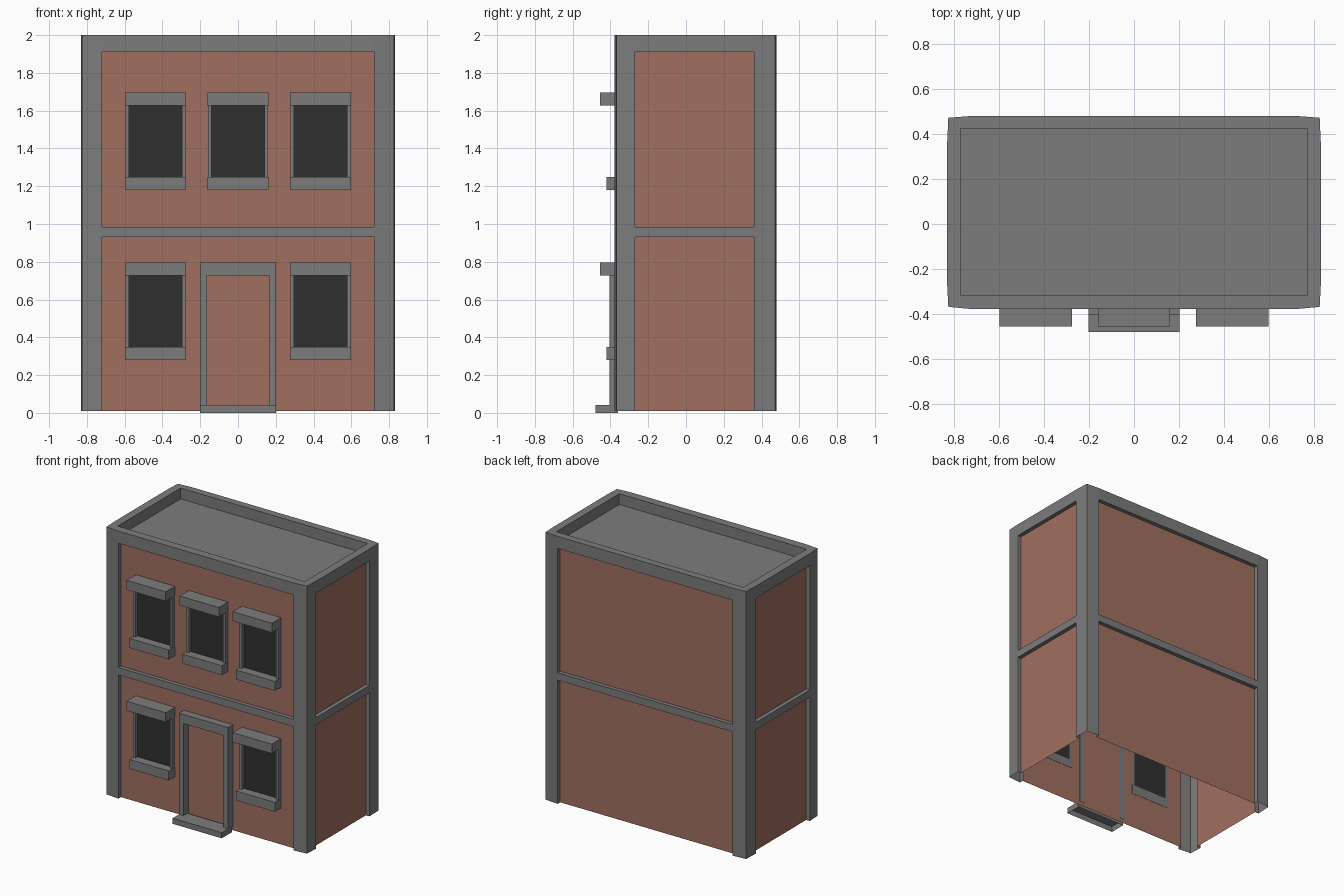
import bpy, bmesh
from mathutils import Vector

if "Cube" in bpy.data.objects:
    bpy.data.objects.remove(bpy.data.objects["Cube"])


def material(name, rgb):
    m = bpy.data.materials.new(name)
    m.diffuse_color = (*rgb, 1)
    m.use_nodes = True
    m.node_tree.nodes["Principled BSDF"].inputs["Base Color"].default_value = m.diffuse_color
    return m


STONE = material("grey stone", (0.205, 0.202, 0.203))
BRICK = material("red brick", (0.35, 0.162, 0.117))
GLASS = material("dark glass", (0.03, 0.03, 0.03))


def finish(name, bm, mats):
    me = bpy.data.meshes.new(name)
    bm.to_mesh(me)
    bm.free()
    for m in mats:
        me.materials.append(m)
    ob = bpy.data.objects.new(name, me)
    bpy.context.collection.objects.link(ob)
    return ob


def box(name, x0, x1, y0, y1, z0, z1, mat, open_bottom=False):
    bm = bmesh.new()
    bmesh.ops.create_cube(bm, size=1)
    for v in bm.verts:
        v.co = Vector((x1 if v.co.x > 0 else x0,
                       y1 if v.co.y > 0 else y0,
                       z1 if v.co.z > 0 else z0))
    if open_bottom:
        bm.normal_update()
        bmesh.ops.delete(bm, geom=[f for f in bm.faces if f.normal.z < -0.5],
                         context='FACES')
    return finish(name, bm, [mat])


# Building shell: stone frame with recessed brick panels, open underneath
RECESS = 0.03
ROOF = 1.92
# corner, panel start, panel end, corner, inward direction, rim corners
FL, FR, BR, BL = (-.825, -.368), (.825, -.368), (.825, .472), (-.825, .472)
fl, fr, br, bl = (-.77, -.315), (.77, -.315), (.77, .425), (-.77, .425)
sides = [
    (FL, (-.72, -.378), (.72, -.378), FR, (0, 1), fl, fr),
    (FR, (.83, -.27), (.83, .36), BR, (-1, 0), fr, br),
    (BR, (.72, .48), (-.72, .48), BL, (0, -1), br, bl),
    (BL, (-.83, .36), (-.83, -.27), FL, (1, 0), bl, fl),
]
rows = [(0.01, 0.93, True), (0.93, 0.985, False),
        (0.985, 1.91, True), (1.91, 2.0, False)]
bm = bmesh.new()


def face(pts, mat=0):
    f = bm.faces.new([bm.verts.new(p) for p in pts])
    f.material_index = mat


def upright(p, q, z0, z1, mat=0):
    face([(*p, z0), (*q, z0), (*q, z1), (*p, z1)], mat)


for c1, a, b, c2, n, i1, i2 in sides:
    ar = (a[0] + n[0] * RECESS, a[1] + n[1] * RECESS)
    br_ = (b[0] + n[0] * RECESS, b[1] + n[1] * RECESS)
    for z0, z1, panel in rows:
        upright(c1, a, z0, z1)
        upright(b, c2, z0, z1)
        if panel:
            upright(a, ar, z0, z1)
            upright(ar, br_, z0, z1, 1)
            upright(br_, b, z0, z1)
            face([(*ar, z1), (*br_, z1), (*b, z1), (*a, z1)])
            if z0 > 0.5:
                face([(*a, z0), (*b, z0), (*br_, z0), (*ar, z0)])
        else:
            upright(a, b, z0, z1)
    # parapet top and its inner face
    face([(*p, 2.0) for p in (c1, a, b, c2, i2, i1)])
    upright(i2, i1, ROOF, 2.0)
face([(*p, ROOF) for p in (fl, fr, br, bl)])
bmesh.ops.remove_doubles(bm, verts=bm.verts, dist=0.0005)
bmesh.ops.recalc_face_normals(bm, faces=bm.faces)
finish("building_shell", bm, [STONE, BRICK])

WALL = -0.346  # just behind the brick face


# Windows: glass plate, jambs, lintel and sill
def window(name, x, z):
    box(name + "_glass", x - .14, x + .14, -.354, WALL, z + .06, z + .36, GLASS)
    box(name + "_glass_full", x - .14, x + .14, -.355, WALL, z + .07, z + .45, GLASS)
    for side, s in (("left", -1), ("right", 1)):
        xa, xb = sorted((x + s * .14, x + s * .16))
        box(f"{name}_{side}_jamb", xa, xb, -.378, WALL, z + .07, z + .45, STONE)
    box(name + "_lintel", x - .161, x + .161, -.456, WALL, z + .447, z + .517, STONE)
    box(name + "_sill", x - .161, x + .161, -.42, WALL, z, z + .07, STONE)


for i, x in enumerate((-.437, 0, .437)):
    window(f"upper_window_{i}", x, 1.18)
    if x:
        window(f"lower_window_{i}", x, 0.28)

# Door surround and step; the door itself is the brick-coloured panel
for side, s in (("left", -1), ("right", 1)):
    xa, xb = sorted((s * .165, s * .202))
    box(f"door_{side}_jamb", xa, xb, -.405, WALL, .04, .795, STONE)
box("door_lintel", -.165, .165, -.405, WALL, .727, .795, STONE)
box("door_step", -.202, .202, -.48, -.36, 0, .042, STONE, open_bottom=True)
